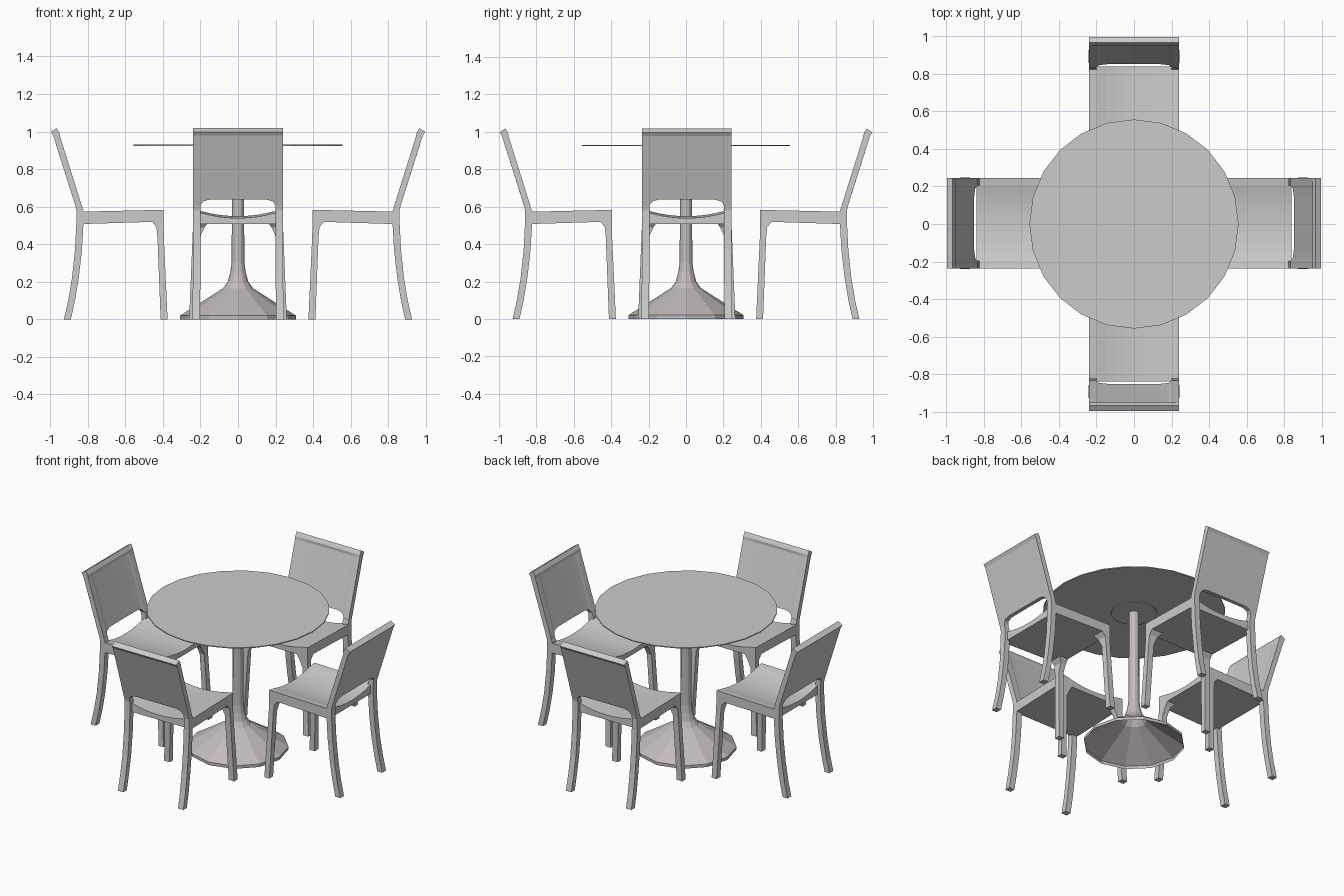
import bpy, bmesh, math

if "Cube" in bpy.data.objects:
    bpy.data.objects.remove(bpy.data.objects["Cube"])


def make_object(name, bm, mat=None):
    bmesh.ops.recalc_face_normals(bm, faces=bm.faces)
    me = bpy.data.meshes.new(name)
    bm.to_mesh(me)
    bm.free()
    if mat:
        me.materials.append(mat)
    ob = bpy.data.objects.new(name, me)
    bpy.context.collection.objects.link(ob)
    return ob


def loft(bm, loops, cap=True):
    """Skin a series of closed loops, optionally capping both ends."""
    rings = [[bm.verts.new(p) for p in loop] for loop in loops]
    n = len(rings[0])
    for a, b in zip(rings, rings[1:]):
        for i in range(n):
            j = (i + 1) % n
            bm.faces.new((a[i], a[j], b[j], b[i]))
    if cap:
        bm.faces.new(rings[0])
        bm.faces.new(rings[-1])


def lathe(name, profile, sides, cap, mat=None):
    bm = bmesh.new()
    loft(bm, [[(r * math.cos(2 * math.pi * i / sides),
                r * math.sin(2 * math.pi * i / sides), z)
               for i in range(sides)] for r, z in profile], cap)
    return make_object(name, bm, mat)


def leg_pair(name, stations):
    """Stations: z, inner x, outer x, inner y, outer y; mirrored across y."""
    bm = bmesh.new()
    for s in (1, -1):
        loft(bm, [[(a, s * c, z), (b, s * c, z), (b, s * d, z), (a, s * d, z)]
                  for z, a, b, c, d in stations])
    return make_object(name, bm)


def mirrored(half):
    """Half list of (y, values...) from edge to centre, mirrored to full width."""
    return half + [(-h[0], *h[1:]) for h in reversed(half[:-1])]


# Table: thin top, mounting plate, hollow flared pedestal
mauve = bpy.data.materials.new("pedestal_finish")
mauve.diffuse_color = (0.55, 0.50, 0.52, 1)
mauve.use_nodes = True
mauve.node_tree.nodes["Principled BSDF"].inputs["Base Color"].default_value = mauve.diffuse_color
lathe("table_top", [(0.557, 0.924), (0.557, 0.930)], 24, True)
lathe("mounting_plate", [(0.14, 0.919), (0.14, 0.9245)], 24, True)
lathe("pedestal", [(0.031, 0.922), (0.034, 0.30), (0.041, 0.25), (0.055, 0.20),
                   (0.08, 0.165), (0.308, 0.02), (0.308, 0.0)], 12, False, mauve)

# Chair (built on the +x side, facing the table)
back_leg = leg_pair("back_legs", [
    (0.0, 0.89, 0.927, 0.203, 0.243), (0.10, 0.868, 0.904, 0.202, 0.242),
    (0.22, 0.848, 0.884, 0.20, 0.24), (0.37, 0.831, 0.868, 0.20, 0.24),
    (0.51, 0.823, 0.861, 0.20, 0.24), (0.58, 0.824, 0.86, 0.20, 0.24),
    (0.605, 0.832, 0.866, 0.20, 0.24)])
front_leg = leg_pair("front_legs", [
    (0.0, 0.375, 0.412, 0.22, 0.26), (0.44, 0.395, 0.429, 0.202, 0.242),
    (0.49, 0.396, 0.434, 0.178, 0.24), (0.522, 0.396, 0.46, 0.155, 0.24)])

# Dished seat: side profile swept across the width
bm = bmesh.new()
loft(bm, [[(0.396, y, 0.583 - d), (0.84, y, 0.573 - d),
           (0.84, y, 0.507), (0.455, y, 0.519), (0.396, y, 0.519)]
          for y, d in mirrored([(0.24, 0), (0.20, 0.006), (0.15, 0.018),
                                (0.10, 0.027), (0.05, 0.032), (0, 0.034)])])
seat = make_object("seat", bm)

# Back panel: slanted profile with a top lip, slightly hollow, shaped lower edge
bm = bmesh.new()
loops = []
for y, zb, d in mirrored([(0.24, 0.605, 0), (0.20, 0.605, 0.002),
                          (0.185, 0.628, 0.006), (0.15, 0.638, 0.008),
                          (0.0, 0.638, 0.010)]):
    k = (zb - 0.605) * 0.322
    loops.append([(0.832 + k + d, y, zb), (0.948 + d * 0.4, y, 0.975),
                  (0.951, y, 0.993), (0.966, y, 1.018), (0.997, y, 0.998),
                  (0.984, y, 0.978), (0.866 + k, y, zb)])
loft(bm, loops)
panel = make_object("back_panel", bm)

# Four chairs around the table sharing the same part meshes
for part in (back_leg, front_leg, seat, panel):
    part.location.y = 0.004
    for q in (1, 2, 3):
        ob = part.copy()
        bpy.context.collection.objects.link(ob)
        ob.rotation_euler.z = q * math.pi / 2
        ob.location.y = 0.004 if q == 2 else 0
